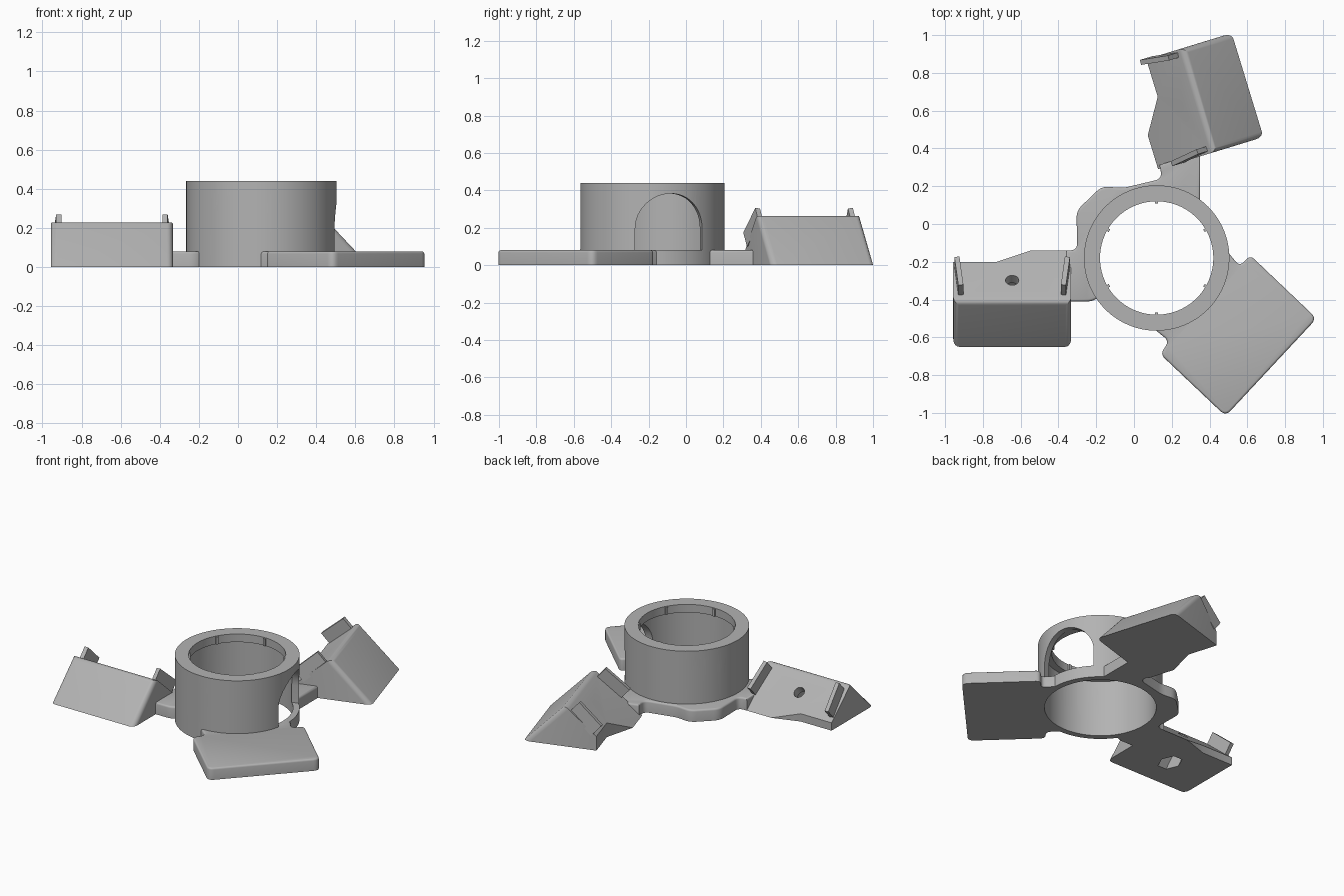
import bpy, bmesh, math
from mathutils import Matrix, Vector

cube = bpy.data.objects.get("Cube")
if cube:
    bpy.data.objects.remove(cube, do_unlink=True)

grey = bpy.data.materials.new("plain grey")
grey.use_nodes = True
COLOR = (0.45, 0.45, 0.45, 1)
grey.diffuse_color = COLOR
grey.node_tree.nodes["Principled BSDF"].inputs["Base Color"].default_value = COLOR

CX, CY = 0.12, -0.18          # collar centre
PLATE = 0.08                  # base thickness
CENTRE = Matrix.Translation((CX, CY, 0))


def finish(name, bm, matrix=Matrix()):
    bm.transform(matrix)
    bmesh.ops.recalc_face_normals(bm, faces=bm.faces)
    mesh = bpy.data.meshes.new(name)
    bm.to_mesh(mesh)
    bm.free()
    mesh.materials.append(grey)
    ob = bpy.data.objects.new(name, mesh)
    bpy.context.scene.collection.objects.link(ob)
    return ob


def prism(points, direction):
    """Closed outline of 3D points, extruded along a direction."""
    bm = bmesh.new()
    face = bm.faces.new([bm.verts.new(p) for p in points])
    ext = bmesh.ops.extrude_face_region(bm, geom=[face])
    verts = [g for g in ext["geom"] if isinstance(g, bmesh.types.BMVert)]
    bmesh.ops.translate(bm, verts=verts, vec=direction)
    return bm


def box(size, matrix):
    bm = bmesh.new()
    bmesh.ops.create_cube(bm, size=1)
    bm.transform(matrix @ Matrix.Diagonal((*size, 1)))
    return bm


def cylinder(radius, depth, sides, matrix):
    bm = bmesh.new()
    bmesh.ops.create_cone(bm, cap_ends=True, segments=sides, radius1=radius,
                          radius2=radius, depth=depth, matrix=matrix)
    return bm


def activate(ob):
    bpy.ops.object.select_all(action="DESELECT")
    ob.select_set(True)
    bpy.context.view_layer.objects.active = ob


def cut(ob, cutter):
    activate(ob)
    mod = ob.modifiers.new("cut", "BOOLEAN")
    mod.operation = "DIFFERENCE"
    mod.solver = "EXACT"
    mod.object = cutter
    bpy.ops.object.modifier_apply(modifier=mod.name)
    bpy.data.objects.remove(cutter, do_unlink=True)


def smooth(ob):
    activate(ob)
    bpy.ops.object.shade_smooth_by_angle(angle=math.radians(32))


def rounded(corners):
    """Outline from (x, y, cut) corners, each softened by a short curve."""
    out = []
    for i, (x, y, d) in enumerate(corners):
        p = Vector((x, y, 0))
        if not d:
            out.append(p)
            continue
        a, b = (p + d * (Vector((*corners[j][:2], 0)) - p).normalized()
                for j in (i - 1, (i + 1) % len(corners)))
        for k in range(6):
            t = k / 5
            out.append((1 - t) ** 2 * a + 2 * t * (1 - t) * p + t * t * b)
    return out


def base_plate(name, corners):
    bm = prism(rounded(corners), (0, 0, PLATE))
    top = [e for e in bm.edges if all(v.co.z > PLATE - 0.001 for v in e.verts)]
    bmesh.ops.bevel(bm, geom=top, offset=0.012, segments=3, profile=0.5,
                    affect="EDGES", clamp_overlap=True)
    ob = finish(name, bm)
    cut(ob, finish("bore_cutter", cylinder(0.36, 1, 96, CENTRE)))
    smooth(ob)


# Collar: turned profile with an inward lip at the top
bm = bmesh.new()
profile = [(0.345, 0), (0.385, 0), (0.385, 0.44), (0.3, 0.44), (0.3, 0.385), (0.345, 0.385)]
verts = [bm.verts.new((r, 0, z)) for r, z in profile]
edges = [bm.edges.new((verts[i - 1], verts[i])) for i in range(len(verts))]
bmesh.ops.spin(bm, geom=verts + edges, axis=(0, 0, 1), cent=(0, 0, 0),
               steps=96, angle=math.tau)
bmesh.ops.remove_doubles(bm, verts=bm.verts, dist=0.0005)
collar = finish("collar", bm, CENTRE)

# Three arched windows
R, SPRING = 0.185, 0.198
arch = [(0, -R, PLATE), (0, R, PLATE)]
arch += [(0, R * math.cos(math.pi * k / 24), SPRING + R * math.sin(math.pi * k / 24))
         for k in range(25)]
for angle in (-105, 15, 135):
    turn = CENTRE @ Matrix.Rotation(math.radians(angle), 4, "Z")
    cut(collar, finish("window_cutter", prism(arch, (0.6, 0, 0)), turn))
smooth(collar)

# Small ribs inside the lip
for k in range(6):
    turn = CENTRE @ Matrix.Rotation(math.radians(30 + 60 * k), 4, "Z")
    finish(f"lip_rib_{k + 1}",
           box((0.02, 0.016, 0.05), turn @ Matrix.Translation((0.299, 0, 0.412))))

# Base: front platform and the web joining both wedge arms
base_plate("platform", [
    (CX, CY, 0), (0.49, -0.14, 0), (0.56, -0.225, 0.035), (0.615, -0.165, 0.03),
    (0.967, -0.5, 0.04), (0.485, -1.017, 0.04), (0.14, -0.69, 0.03),
    (0.185, -0.62, 0.03), (0.1, -0.55, 0)])
base_plate("arm_web", [
    (-0.36, -0.41, 0), (-0.22, -0.41, 0.03), (CX, CY, 0), (0.35, 0.02, 0),
    (0.35, 0.378, 0), (0.134, 0.313, 0), (0.15, 0.24, 0.04), (-0.06, 0.19, 0.03),
    (-0.17, 0.2, 0.04), (-0.305, 0.07, 0.04), (-0.3, -0.14, 0.04), (-0.36, -0.14, 0)])


def wedge(side, angle, mid, half, back, notch, ridge, outer, h, far, clip_at):
    """Sloped mount. Local x points outward, local y runs along its length."""
    place = Matrix.Rotation(math.radians(angle), 4, "Z") @ Matrix.Translation((0, mid, 0))
    bm = prism([(outer, -half, 0), (ridge, -half, h), (back, -half, 0)], (0, 2 * half, 0))
    soft = []
    for e in bm.edges:
        a, b = (v.co for v in e.verts)
        on_ridge = a.z > 0.1 and b.z > 0.1
        front_end = abs(a.y - b.y) < 0.01 and abs(a.z - b.z) > 0.1 and max(a.x, b.x) > ridge + 0.05
        if on_ridge or front_end:
            soft.append(e)
    bmesh.ops.bevel(bm, geom=soft, offset=0.03, segments=5, profile=0.5,
                    affect="EDGES", clamp_overlap=True)
    body = finish(side + "_wedge", bm, place)

    # Notch in the far half of the back edge
    outline = [(notch, far * 0.6, -0.1), (notch, far * 0.08, -0.1),
               (back, far * -0.1, -0.1), (back - 0.1, far * -0.1, -0.1),
               (back - 0.1, far * 0.6, -0.1)]
    cut(body, finish("notch_cutter", prism(outline, (0, 0, 0.6)), place))

    # Slope frame: local x down the slope, local z out of it
    tilt = math.atan2(h, ridge - back)
    slope = place @ Matrix.Translation((ridge, 0, h)) @ Matrix.Rotation(math.pi, 4, "Z") \
        @ Matrix.Rotation(tilt, 4, "Y")
    hole = Matrix.Translation((0.15, 0, 0))
    cut(body, finish("bolt_cutter", cylinder(0.035, 0.6, 24, hole), slope))
    nut = hole @ Matrix.Translation((0, 0, -0.26))
    cut(body, finish("nut_cutter", cylinder(0.066, 0.4, 6, nut), slope))
    smooth(body)

    # Pair of splayed clips
    for n, s in enumerate((-1, 1)):
        spot = Matrix.Translation((0.146, s * clip_at, 0.03)) \
            @ Matrix.Rotation(s * math.radians(6), 4, "Z")
        finish(f"{side}_clip_{n + 1}", box((0.2, 0.027, 0.1), spot), slope)


wedge("right", -90, -0.645, 0.312, 0.14, 0.2, 0.41, 0.65, 0.24, -1, 0.282)
wedge("rear", 17, 0.5275, 0.2875, 0.207, 0.317, 0.52, 0.79, 0.275, 1, 0.27)
